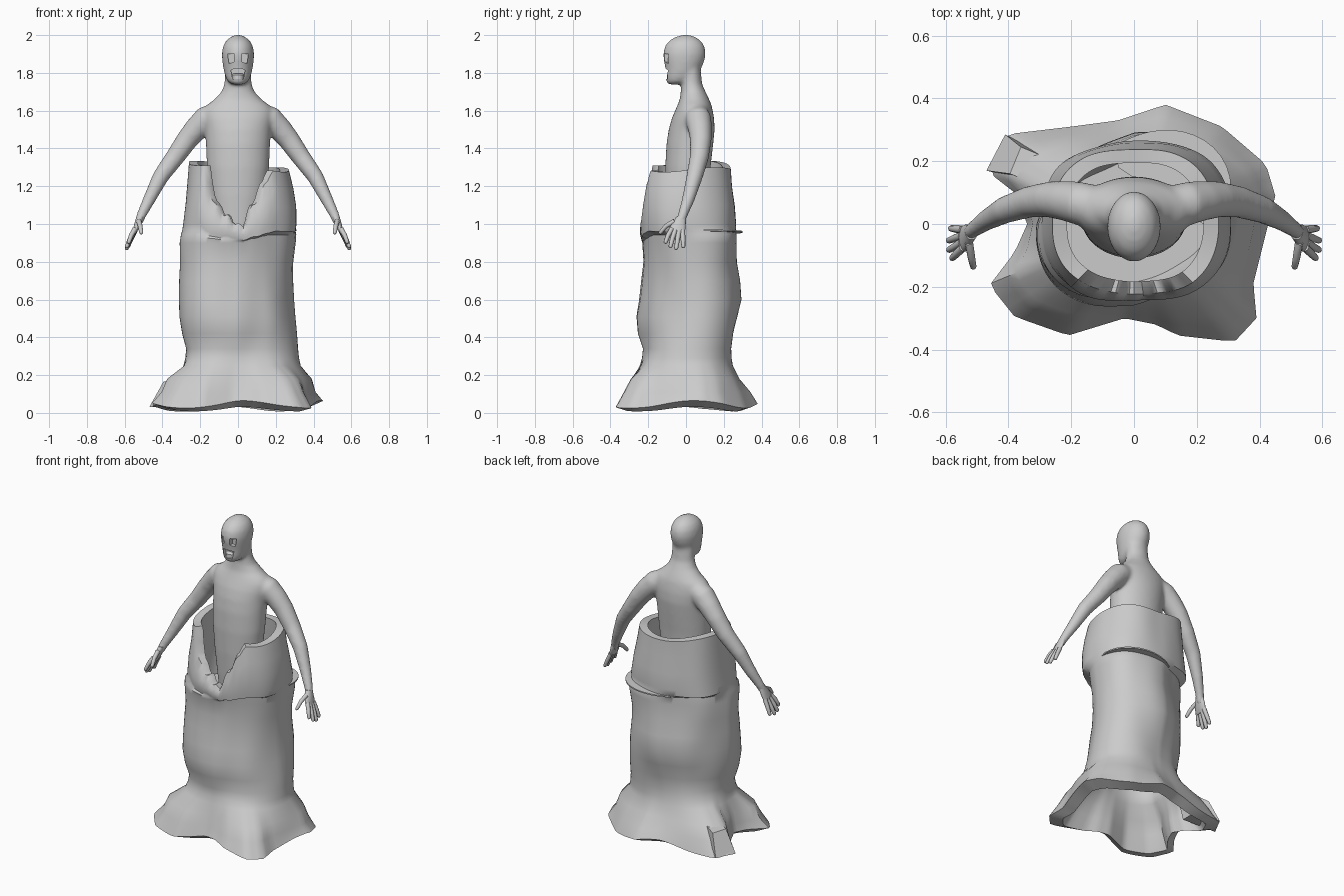
import bpy, bmesh, math, random
from mathutils import Vector, noise

if "Cube" in bpy.data.objects:
    bpy.data.objects.remove(bpy.data.objects["Cube"])

random.seed(4)
grey = bpy.data.materials.new("stone_grey")
grey.diffuse_color = (0.6, 0.6, 0.6, 1)
grey.use_nodes = True
grey.node_tree.nodes["Principled BSDF"].inputs["Base Color"].default_value = grey.diffuse_color


def loft(bm, rings):
    """Skin a list of equal-length point rings and cap both ends."""
    vs = [[bm.verts.new(p) for p in ring] for ring in rings]
    n = len(vs[0])
    for a, b in zip(vs, vs[1:]):
        for i in range(n):
            bm.faces.new((a[i], a[(i + 1) % n], b[(i + 1) % n], b[i]))
    bm.faces.new(vs[0][::-1])
    bm.faces.new(vs[-1])


def oval(z, rx, ry, cy, n=32):
    return [(rx * math.cos(t), cy + ry * math.sin(t), z)
            for t in (math.tau * i / n for i in range(n))]


def tube(bm, path, n=12):
    """Round limb along points (x, y, z, radius), with a rounded tip."""
    pts = [Vector(p[:3]) for p in path]
    rad = [p[3] for p in path]
    tip = (pts[-1] - pts[-2]).normalized()
    end, r = pts[-1], rad[-1]
    pts += [end + tip * r * 0.6, end + tip * r * 0.95]
    rad += [r * 0.8, r * 0.3]
    rings = []
    for i, p in enumerate(pts):
        d = pts[min(i + 1, len(pts) - 1)] - pts[max(i - 1, 0)]
        u = d.cross(Vector((0, 1, 0.01))).normalized()
        v = d.cross(u).normalized()
        rings.append([p + rad[i] * (u * math.cos(t) + v * math.sin(t))
                      for t in (math.tau * k / n for k in range(n))])
    loft(bm, rings)


def finish(bm, name):
    bmesh.ops.recalc_face_normals(bm, faces=bm.faces)
    me = bpy.data.meshes.new(name)
    bm.to_mesh(me)
    bm.free()
    me.materials.append(grey)
    ob = bpy.data.objects.new(name, me)
    bpy.context.collection.objects.link(ob)
    return ob


def shade(ob, deg):
    bpy.ops.object.select_all(action='DESELECT')
    ob.select_set(True)
    bpy.context.view_layer.objects.active = ob
    if ob.modifiers:
        bpy.ops.object.convert(target='MESH')
    bpy.ops.object.shade_smooth_by_angle(angle=math.radians(deg))


# --- Hollow stump -------------------------------------------------------
foot = [(.45, .09), (.42, .19), (.28, .31), (.10, .38), (-.05, .33), (-.2, .31),
        (-.41, .285), (-.47, .17), (-.38, .10), (-.34, .0), (-.38, -.09),
        (-.46, -.195), (-.38, -.295), (-.21, -.355), (-.03, -.30), (.07, -.32),
        (.14, -.355), (.32, -.375), (.39, -.30), (.38, -.19)]


def foot_r(t):
    """Distance to the straight-edged foot outline in direction t."""
    c, s = math.cos(t), math.sin(t)
    for (x0, y0), (x1, y1) in zip(foot, foot[1:] + foot[:1]):
        a, b = c * y0 - s * x0, c * y1 - s * x1
        if a <= 1e-9 < b:
            k = a / (a - b)
            return c * (x0 + k * (x1 - x0)) + s * (y0 + k * (y1 - y0))
    return .4


def section_r(t, left, right, front, back):
    a = right if math.cos(t) > 0 else left
    b = back if math.sin(t) > 0 else front
    n = 2.5
    return ((abs(math.cos(t)) / a) ** n + (abs(math.sin(t)) / b) ** n) ** (-1 / n)


# height, left, right, front, back, share of the flared foot outline
levels = [(.045, .30, .33, .25, .25, 1), (.11, .30, .33, .25, .25, .70), (.18, .29, .33, .25, .24, .38),
          (.25, .28, .325, .24, .235, .08), (.29, .273, .322, .23, .235, .03), (.34, .272, .32, .225, .235, 0),
          (.42, .295, .31, .25, .245, 0), (.51, .308, .295, .258, .265, 0), (.60, .305, .285, .24, .285, 0),
          (.70, .30, .28, .225, .28, 0), (.80, .30, .285, .215, .262, 0), (.90, .308, .303, .225, .26, 0),
          (.945, .302, .306, .232, .26, 0), (.965, .30, .308, .236, .262, 0),
          (1.0, .295, .31, .24, .265, 0), (1.1, .28, .30, .25, .26, 0), (1.2, .27, .285, .24, .245, 0),
          (1.3, .265, .265, .225, .235, 0)]
N = 96
angles = [math.tau * i / N for i in range(N)]
notch = [(-.30, 1.5), (-.19, 1.32), (-.175, 1.19), (-.125, 1.09), (-.07, 1.045), (.025, .98),
         (.08, 1.09), (.125, 1.155), (.185, 1.28), (.3, 1.5)]


def rim_height(i):
    t = angles[i]
    full = 1.305 - .02 * math.cos(t) + .012 * math.sin(3 * t)
    if math.sin(t) < 0:                       # jagged opening at the front
        x = section_r(t, .27, .28, .24, .24) * math.cos(t)
        for (x0, z0), (x1, z1) in zip(notch, notch[1:]):
            if x0 <= x <= x1:
                z = z0 + (z1 - z0) * (x - x0) / (x1 - x0)
                full = min(full, z + (.01 if i % 4 < 2 else -.01))
    return full


rims = [rim_height(i) for i in range(N)]


def skew(t, z):
    """Below the bark step the trunk is slimmer across one diagonal."""
    q = math.sin(2 * t)
    g = min(1, max(0, (z - .2) / .2)) if z < .95 else 0
    return 1 + g * q * (.06 if q > 0 else .15)


def stump_ring(level, scale=1.0):
    z, *sec, w = level
    ring = []
    for t, top in zip(angles, rims):
        c, s = math.cos(t), math.sin(t)
        k = w * (1 + .5 * c * c - .25 * max(s, 0)) if .15 < z < .2 else w
        r = section_r(t, *sec) * (1 - k) + foot_r(t) * k
        lump = noise.noise(Vector((c * 1.6, s * 1.6, z * 3.5)))
        r *= (1 + .05 * (1 - w) * lump) * skew(t, z)
        h = z if z <= .9 else .9 + (z - .9) / .4 * (top - .9)
        if w == 1:
            h += .02 * math.sin(4 * t + 1.2)
        ring.append((r * scale * c, r * scale * s, h))
    return ring


lip = [(foot_r(t) * .84 * math.cos(t), foot_r(t) * .84 * math.sin(t), .02 + .012 * math.sin(4 * t + 1.2))
       for t in angles]

bm = bmesh.new()
cavity = [stump_ring(l, .82) for l in levels[8:0:-1]]
outer = [stump_ring(l) for l in levels]
inner = [stump_ring(l, .82) for l in levels[:-5:-1] + [levels[-7]]]
loft(bm, cavity + [lip] + outer + inner)
shade(finish(bm, "hollow_stump"), 50)

# Split root on the left side, with flat faces
bm = bmesh.new()
loft(bm, [[(-.47, .17, .03), (-.41, .285, .03), (-.27, .2, .06), (-.27, .12, .06)],
          [(-.395, .16, .165), (-.36, .245, .16), (-.25, .2, .20), (-.25, .1, .20)]])
finish(bm, "split_root")

# Thin bark shelf at the back right
bm = bmesh.new()
outline = []
for i in range(17):
    t = math.radians(8 + i * 6)
    r = section_r(t, .29, .30, .24, .25) + .065 * math.sin(math.pi * i / 16)
    outline.append((r * math.cos(t), r * math.sin(t)))
outline += [(-.05, .18), (.22, .0)]
loft(bm, [[(x, y, z + .04 * x) for x, y in outline] for z in (.95, .958)])
finish(bm, "bark_shelf")

# --- Figure: torso, head and arms fused to one smooth skin ---------------
torso = [(.90, .12, .09, .0), (1.0, .13, .10, .0), (1.15, .15, .113, .005), (1.3, .165, .12, .01),
         (1.42, .170, .124, .02), (1.50, .175, .122, .03), (1.56, .185, .112, .037), (1.60, .185, .100, .042),
         (1.63, .165, .090, .045), (1.66, .125, .078, .045), (1.70, .088, .066, .038), (1.74, .073, .056, .03),
         (1.82, .068, .052, .025)]
head = [(1.738, .03, .035, -.06), (1.752, .053, .06, -.045), (1.78, .067, .083, -.027), (1.82, .077, .094, -.015),
        (1.86, .083, .107, -.010), (1.90, .086, .113, -.008), (1.94, .080, .106, -.007),
        (1.97, .064, .085, -.005), (1.99, .040, .054, -.003), (2.002, .012, .016, 0)]
arm = [(.10, .055, 1.59, .06), (.17, .065, 1.555, .07), (.22, .074, 1.505, .064), (.27, .078, 1.445, .058),
       (.335, .07, 1.352, .051), (.41, .045, 1.25, .044), (.47, .012, 1.13, .034), (.515, -.02, 1.04, .026),
       (.525, -.03, 1.01, .024)]
bm = bmesh.new()
for part in (torso, head):
    loft(bm, [oval(*row) for row in part])
for s in (1, -1):
    tube(bm, [(s * x, y, z, r) for x, y, z, r in arm], 16)
figure = finish(bm, "figure")
mod = figure.modifiers.new("fuse", 'REMESH')
mod.mode = 'VOXEL'
mod.voxel_size = .009
mod = figure.modifiers.new("soften", 'SMOOTH')
mod.factor = .5
mod.iterations = 16

# Eye and mouth recesses
bm = bmesh.new()
for s in (1, -1):
    eye = [(.020, 1.858), (.048, 1.85), (.055, 1.90), (.022, 1.902)]
    loft(bm, [[(s * x, y, z) for x, z in eye] for y in (-.2, -.083)])
mouth = [(-.028, 1.768), (.028, 1.768), (.038, 1.815), (.018, 1.822), (-.018, 1.822), (-.038, 1.815)]
loft(bm, [[(x, y, z) for x, z in mouth] for y in (-.2, -.075)])
cutter = finish(bm, "face_cutter")
cutter.hide_render = True
mod = figure.modifiers.new("face", 'BOOLEAN')
mod.operation = 'DIFFERENCE'
mod.object = cutter
shade(figure, 45)
bpy.data.objects.remove(cutter)

# Tongue inside the mouth
bm = bmesh.new()
loft(bm, [oval(z, rx, ry, -.07, 16) for z, rx, ry in ((1.765, .03, .032), (1.79, .032, .03), (1.798, .026, .02))])
shade(finish(bm, "tongue"), 40)

# Hands: flattened palm, four fingers and a thumb, mirrored
fingers = [((.545, -.075, .975), (.565, -.095, .94), (.578, -.108, .905)),
           ((.548, -.058, .965), (.572, -.073, .92), (.588, -.082, .882)),
           ((.548, -.038, .96), (.573, -.046, .91), (.589, -.052, .872)),
           ((.545, -.018, .965), (.566, -.016, .92), (.582, -.014, .882)),
           ((.525, -.06, 1.015), (.518, -.105, .99), (.512, -.135, .955))]
for s, side in ((1, "right"), (-1, "left")):
    bm = bmesh.new()
    palm = [(.517, -.025, 1.04, .021, .025), (.527, -.035, 1.01, .019, .034),
            (.538, -.045, .98, .016, .043), (.550, -.047, .95, .010, .038)]
    loft(bm, [[(s * (x + rx * math.cos(t)), y + ry * math.sin(t), z)
               for t in (math.tau * k / 16 for k in range(16))] for x, y, z, rx, ry in palm])
    for f in fingers:
        tube(bm, [(s * x, y, z, r) for (x, y, z), r in zip(f, (.0135, .0125, .0105))], 8)
    shade(finish(bm, side + "_hand"), 50)
